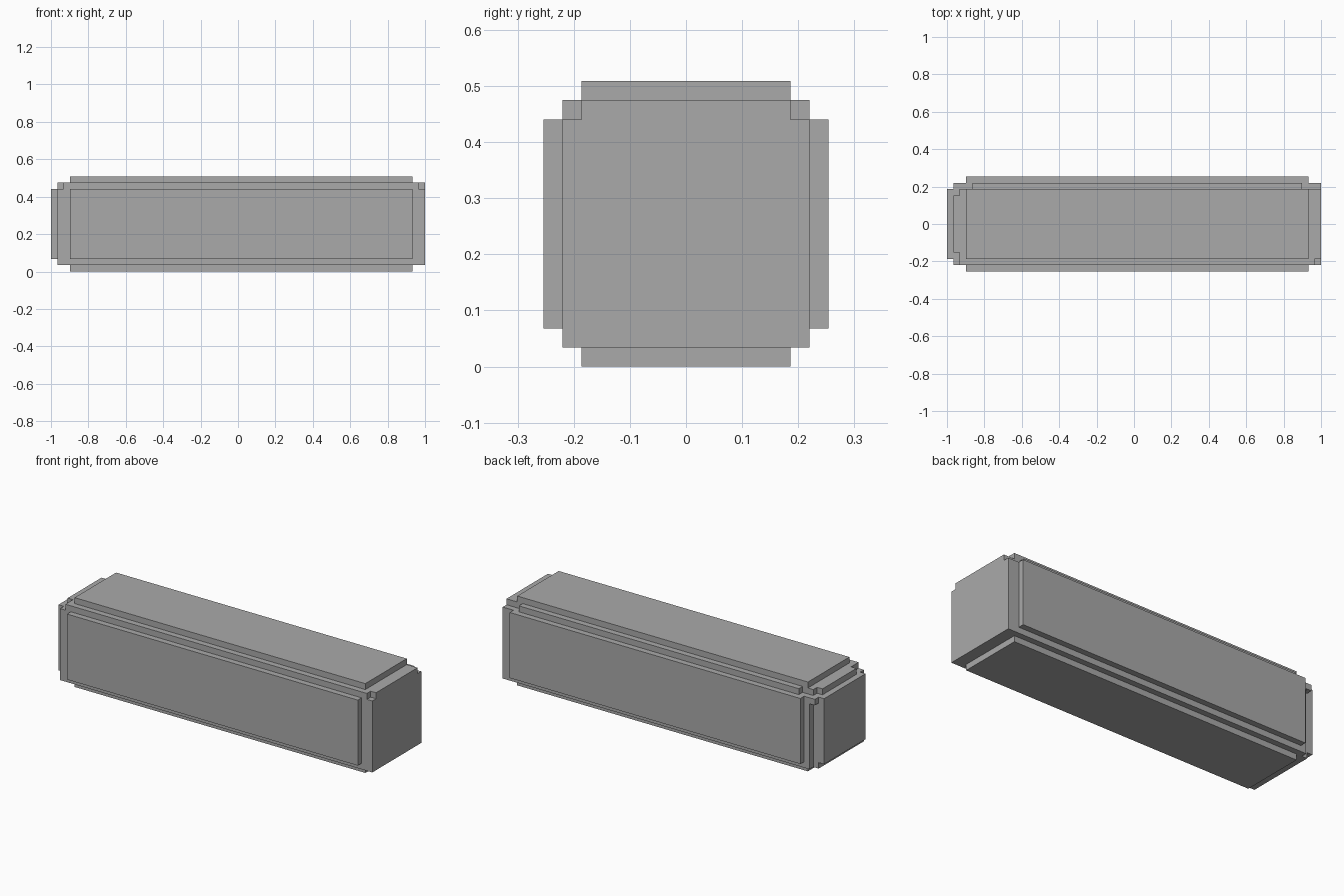
import bpy

cube = bpy.data.objects.get("Cube")
if cube:
    bpy.data.objects.remove(cube, do_unlink=True)

U = 2 / 59  # one block step; the body is 59 x 15 x 15 steps

grey = bpy.data.materials.new("plain_grey")
grey.use_nodes = True
colour = (0.4, 0.4, 0.4, 1)
grey.diffuse_color = colour
grey.node_tree.nodes["Principled BSDF"].inputs["Base Color"].default_value = colour


def box(name, x, y, z):
    """Box from step ranges: x counted from the right end, y from the centre, z from the floor."""
    bpy.ops.mesh.primitive_cube_add(size=1)
    obj = bpy.context.object
    obj.name = name
    obj.location = (sum(x) / 2 * U - 1, sum(y) / 2 * U, sum(z) / 2 * U)
    obj.scale = [(r[1] - r[0]) * U for r in (x, y, z)]
    bpy.ops.object.transform_apply(location=True, rotation=False, scale=True)
    obj.data.materials.append(grey)
    return obj


def carve(target, x, y, z):
    """Cut a box-shaped notch out of the target."""
    cutter = box("notch_cutter", x, y, z)
    cutter.hide_render = True
    mod = target.modifiers.new("notch", "BOOLEAN")
    mod.operation = "DIFFERENCE"
    mod.solver = "EXACT"
    mod.object = cutter
    bpy.context.view_layer.objects.active = target
    bpy.ops.object.modifier_apply(modifier=mod.name)
    bpy.data.objects.remove(cutter, do_unlink=True)


# Main body with its exposed edge frame
body = box("body", (1, 59), (-6.5, 6.5), (1, 14))

# Notches in the top rim and one missing corner post
top = (13, 16)
back = (5.5, 8)
carve(body, (56, 61), back, top)
carve(body, (-1, 4), back, top)
carve(body, (-1, 2), (4.5, 9), top)
carve(body, (-1, 2), (-9, -4.5), top)
carve(body, (58, 61), (-8, -5.5), top)
carve(body, (-1, 2), back, (-1, 12))

# Raised panels, one step thick
length, width, height = (3, 57), (-5.5, 5.5), (2, 13)
box("top_panel", length, width, (14, 15))
box("bottom_panel", length, width, (0, 1))
box("front_panel", length, (-7.5, -6.5), height)
box("back_panel", length, (6.5, 7.5), height)
box("right_end_panel", (0, 1), width, height)
